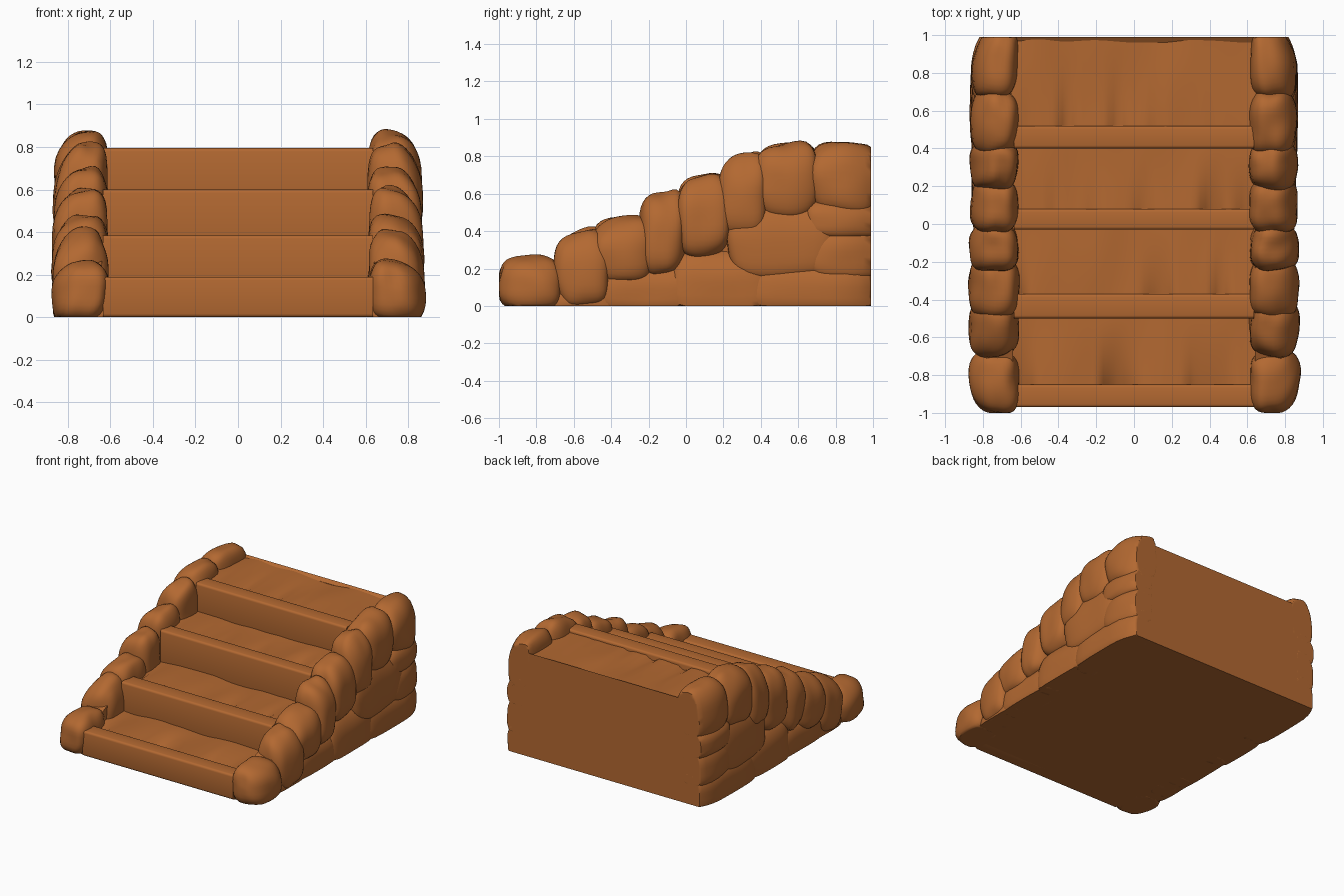
import bpy, bmesh, math, random
from mathutils import Vector, noise

random.seed(4)
if "Cube" in bpy.data.objects:
    bpy.data.objects.remove(bpy.data.objects["Cube"], do_unlink=True)

clay = bpy.data.materials.new("orange_brown")
COLOUR = (0.45, 0.14, 0.031, 1)
clay.use_nodes = True
clay.diffuse_color = COLOUR
clay.node_tree.nodes["Principled BSDF"].inputs["Base Color"].default_value = COLOUR

BACK = 0.99


def finish(bm, name, angle=40):
    bmesh.ops.recalc_face_normals(bm, faces=bm.faces)
    mesh = bpy.data.meshes.new(name)
    bm.to_mesh(mesh)
    bm.free()
    mesh.materials.append(clay)
    obj = bpy.data.objects.new(name, mesh)
    bpy.context.collection.objects.link(obj)
    bpy.ops.object.select_all(action='DESELECT')
    obj.select_set(True)
    bpy.context.view_layer.objects.active = obj
    bpy.ops.object.shade_smooth_by_angle(angle=math.radians(angle))


def extrude_profile(name, points, x0, x1):
    """Side profile in y, z pulled along x."""
    bm = bmesh.new()
    face = bm.faces.new([bm.verts.new((x0, y, z)) for y, z in points])
    moved = bmesh.ops.extrude_face_region(bm, geom=[face])["geom"]
    verts = [v for v in moved if isinstance(v, bmesh.types.BMVert)]
    bmesh.ops.translate(bm, verts=verts, vec=(x1 - x0, 0, 0))
    finish(bm, name)


def plank(name, y0, y1, z0, z1):
    bm = bmesh.new()
    bmesh.ops.create_cube(bm, size=1)
    for v in bm.verts:
        v.co = (v.co.x * 1.27, (y0 + y1) / 2 + v.co.y * (y1 - y0),
                (z0 + z1) / 2 + v.co.z * (z1 - z0))
    edges = [e for e in bm.edges if abs(e.verts[0].co.x - e.verts[1].co.x) > 1]
    bmesh.ops.bevel(bm, geom=edges, offset=0.016, segments=3, profile=0.5, affect='EDGES')
    finish(bm, name)


def earth(name, y0, y1, z, seed):
    """Uneven packed surface filling a tread, with hollows behind the plank."""
    bm = bmesh.new()
    bmesh.ops.create_grid(bm, x_segments=48, y_segments=14, size=0.5)
    for v in bm.verts:
        x, t = v.co.x * 1.3, v.co.y + 0.5
        y = y0 + t * (y1 - y0)
        bump = noise.noise(Vector((x * 5, y * 2, seed * 7.3)))
        hollow = max(0, noise.noise(Vector((x * 6, seed * 3.7, 2))) - 0.1) * (1 - t) ** 2
        v.co = (x, y, z - 0.02 + 0.014 * bump - 0.14 * hollow)
    finish(bm, name, 60)


def stone(name, side, y0, y1, z0, z1, slope=0.0, x0=0.61, x1=0.88, power=3.2, rough=0.1):
    """Boulder whose outer face leans inwards with height and at both ends of the stair."""
    bm = bmesh.new()
    bmesh.ops.create_cube(bm, size=2)
    bmesh.ops.subdivide_edges(bm, edges=bm.edges[:], cuts=9, use_grid_fill=True)
    seed = Vector((random.uniform(0, 50), side * 9, y0 * 11))
    for v in bm.verts:
        c = v.co.copy()
        c /= sum(abs(a) ** power for a in c) ** (1 / power)
        c *= 1 + rough * noise.noise(c * 1.2 + seed)
        z = (z0 + z1) / 2 + c.z * (z1 - z0) / 2
        z += slope * c.y * (y1 - y0) / 2 * max(0, c.z)
        y = (y0 + y1) / 2 + c.y * (y1 - y0) / 2
        y = min(max(y, -1), BACK)
        outer = x1 - 0.025 * max(0, z) - 0.05 * max(0, c.z) ** 2
        outer -= 0.05 * (max(0, abs(y) - 0.8) / 0.2) ** 2
        x = (x0 + outer) / 2 + c.x * (outer - x0) / 2
        v.co = (side * x, y, max(z, 0))
    finish(bm, name, 50)


# Step fronts: y of the riser, height of the tread, y of the plank's back edge
steps = [(-0.97, 0.19, -0.85), (-0.50, 0.385, -0.37),
         (-0.03, 0.60, 0.08), (0.40, 0.795, 0.52)]

# Solid stepped body
profile = [(BACK, 0), (-0.95, 0)]
for i, (y, z, _) in enumerate(steps):
    end = steps[i + 1][0] + 0.02 if i < 3 else BACK
    profile += [(y + 0.02, z - 0.1), (end, z - 0.1)]
extrude_profile("stair_body", profile, -0.66, 0.66)

# Planks and packed earth of each step
below = 0
for i, (y, z, back) in enumerate(steps):
    end = steps[i + 1][0] + 0.02 if i < 3 else BACK
    plank(f"step_plank_{i + 1}", y, back, max(0, below - 0.08), z)
    earth(f"step_earth_{i + 1}", back - 0.02, end, z, i + 1)
    below = z

# Back lip closing the top landing
extrude_profile("back_lip", [(0.96, 0.68), (BACK, 0.68), (BACK, 0.79), (0.96, 0.77)], -0.66, 0.66)

# Side walls: sloping core, stepped cap stones, flatter wall stones
caps = [(-1.0, -0.67, -0.03, 0.265, 0.06), (-0.70, -0.40, -0.01, 0.40, 0.25),
        (-0.50, -0.17, 0.11, 0.475, 0.12), (-0.25, 0.0, 0.17, 0.605, 0.2),
        (-0.05, 0.24, 0.26, 0.70, 0.2), (0.18, 0.44, 0.36, 0.81, 0.25),
        (0.37, 0.71, 0.46, 0.868, 0.08), (0.66, 1.05, 0.48, 0.872, -0.05)]
# Wall stones also give the reach of their outer face
wall = [(0.64, 1.08, 0.36, 0.58, 0.875), (0.22, 0.80, 0.14, 0.57, 0.87),
        (0.64, 1.08, 0.14, 0.44, 0.87), (0.32, 1.08, -0.05, 0.25, 0.87),
        (-0.08, 0.47, -0.05, 0.30, 0.86), (-0.48, 0.06, -0.05, 0.23, 0.85),
        (-0.72, -0.34, -0.05, 0.13, 0.84)]
core = [(-0.90, 0), (BACK, 0), (BACK, 0.78), (0.45, 0.74), (-0.90, 0.16)]
for side, label in ((1, "left"), (-1, "right")):
    extrude_profile(f"{label}_wall_core", core, side * 0.64, side * 0.78)
    for i, (y0, y1, z0, z1, slope) in enumerate(caps):
        stone(f"{label}_cap_stone_{i + 1}", side, y0, y1, z0, z1, slope)
    for i, (y0, y1, z0, z1, reach) in enumerate(wall):
        stone(f"{label}_wall_stone_{i + 1}", side, y0, y1, z0, z1,
              x0=0.66, x1=reach, power=4, rough=0.06)
